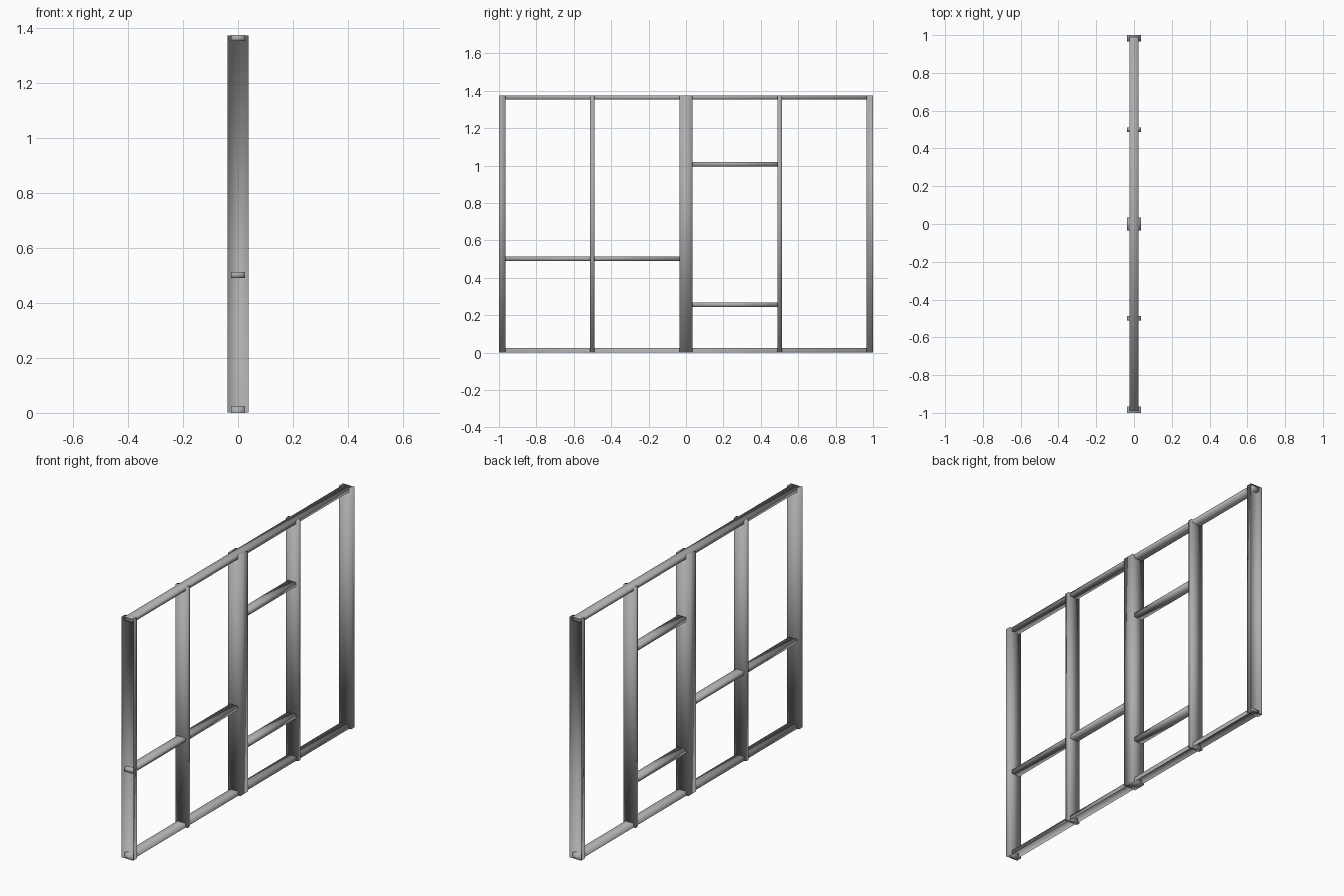
import bpy
import bmesh
from mathutils import Vector

if "Cube" in bpy.data.objects:
    bpy.data.objects.remove(bpy.data.objects["Cube"])

H = 1.375       # overall height
E = 0.001       # tiny offset so rails show through the posts

grey = bpy.data.materials.new("dark_grey")
grey.diffuse_color = (0.42, 0.42, 0.42, 1)
grey.use_nodes = True
grey.node_tree.nodes["Principled BSDF"].inputs["Base Color"].default_value = grey.diffuse_color


def box(name, x, y0, y1, z0, z1, open_side=None):
    """Smooth-shaded box, half-width x; the face pointing to open_side is left out."""
    bpy.ops.mesh.primitive_cube_add(size=1, location=(0, (y0 + y1) / 2, (z0 + z1) / 2))
    o = bpy.context.object
    o.name = name
    o.scale = (2 * x, y1 - y0, z1 - z0)
    bpy.ops.object.transform_apply(location=False, rotation=False, scale=True)
    if open_side:
        bm = bmesh.new()
        bm.from_mesh(o.data)
        bm.normal_update()
        out = [f for f in bm.faces if f.normal.dot(Vector(open_side)) > 0.9]
        bmesh.ops.delete(bm, geom=out, context='FACES')
        bm.to_mesh(o.data)
        bm.free()
    bpy.ops.object.shade_smooth()
    o.data.materials.append(grey)
    return o


# Upright posts: two outward-open ends, two slim mullions and a thick centre post
for name, y0, y1, side in (("end_post_front", -1, -0.966, (0, -1, 0)),
                           ("slim_mullion_front", -0.512, -0.488, None),
                           ("centre_post", -0.035, 0.035, None),
                           ("slim_mullion_back", 0.488, 0.512, None),
                           ("end_post_back", 0.966, 1, (0, 1, 0))):
    box(name, 0.038, y0, y1, E, H - E, side)

# Full-length top and bottom rails, the bottom one open underneath
box("bottom_rail", 0.025, -0.99, 0.99, 0, 0.025, (0, 0, -1))
box("top_rail", 0.025, -0.99, 0.99, H - 0.022, H)

# Crossbars: one across the front half, two in one panel of the back half
box("middle_crossbar", 0.025, -0.99, 0, 0.491, 0.513)
for name, z in (("lower_crossbar", 0.256), ("upper_crossbar", 1.008)):
    box(name, 0.025, 0, 0.5, z - 0.012, z + 0.012)
